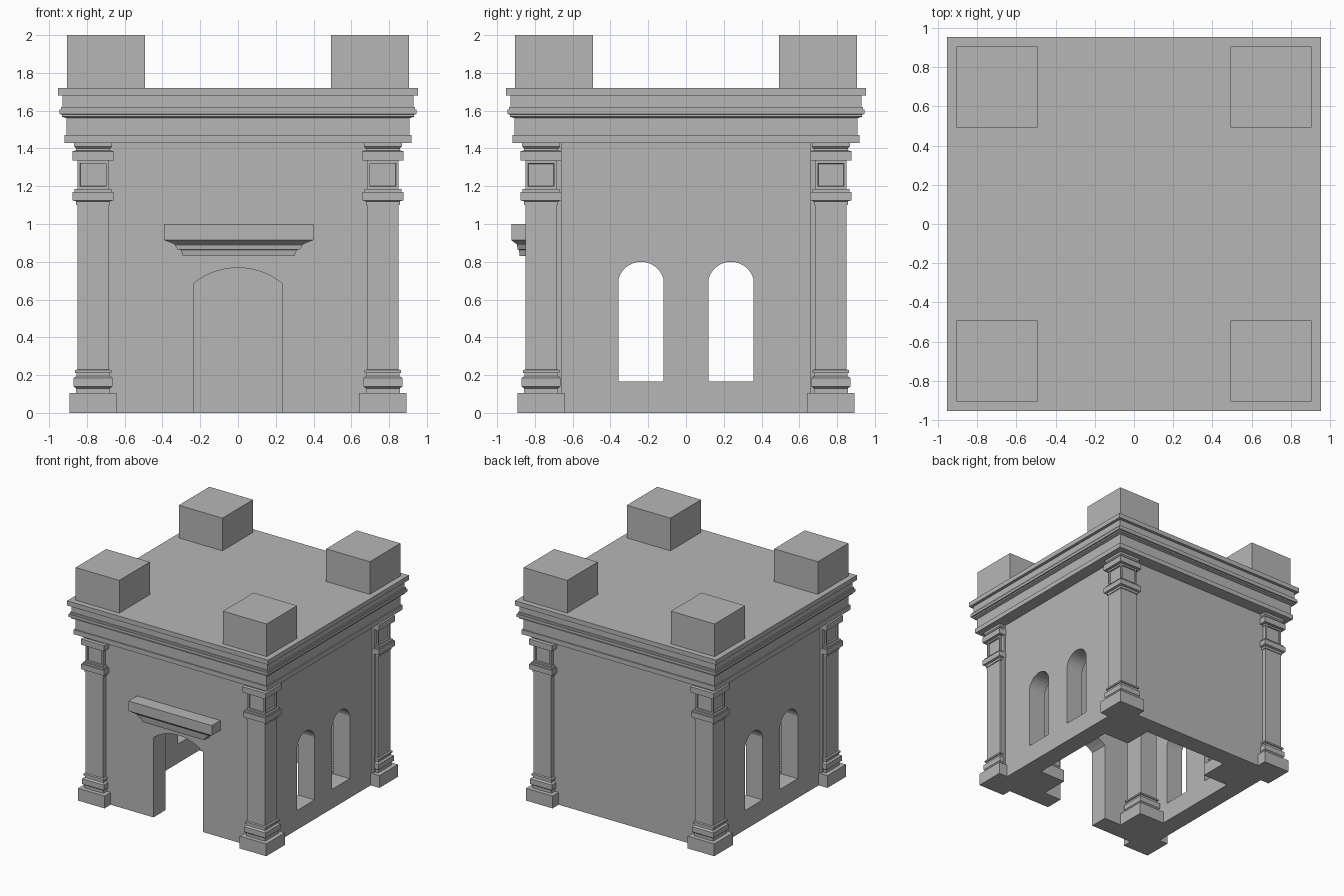
import bpy, bmesh, math
from mathutils import Matrix

cube = bpy.data.objects.get("Cube")
if cube:
    bpy.data.objects.remove(cube, do_unlink=True)

stone = bpy.data.materials.new("grey_stone")
stone.use_nodes = True
GREY = (0.47, 0.47, 0.47, 1)
stone.diffuse_color = GREY
stone.node_tree.nodes["Principled BSDF"].inputs["Base Color"].default_value = GREY


def finish(bm, name):
    bmesh.ops.recalc_face_normals(bm, faces=bm.faces)
    mesh = bpy.data.meshes.new(name)
    bm.to_mesh(mesh)
    bm.free()
    mesh.materials.append(stone)
    obj = bpy.data.objects.new(name, mesh)
    bpy.context.collection.objects.link(obj)
    return obj


def stack(name, rings, centre=(0, 0), panel=None):
    """Rectangular rings (half x, half y, z) joined upward into a solid."""
    bm = bmesh.new()
    loops = []
    for hx, hy, z in rings:
        loops.append([bm.verts.new((centre[0] + sx * hx, centre[1] + sy * hy, z))
                      for sx, sy in ((-1, -1), (1, -1), (1, 1), (-1, 1))])
    bm.faces.new(loops[0][::-1])
    bm.faces.new(loops[-1])
    panels = []
    for i, (a, b) in enumerate(zip(loops, loops[1:])):
        for k in range(4):
            n = (k + 1) % 4
            face = bm.faces.new((a[k], a[n], b[n], b[k]))
            if i == panel:
                panels.append(face)
    bm.normal_update()
    if panels:
        # sunken panel on each face of the column neck
        bmesh.ops.inset_individual(bm, faces=panels, thickness=0.02)
        bmesh.ops.inset_individual(bm, faces=panels, thickness=0.003, depth=-0.012)
    return finish(bm, name)


def box(name, x0, x1, y0, y1, z0, z1):
    hx, hy = (x1 - x0) / 2, (y1 - y0) / 2
    return stack(name, [(hx, hy, z0), (hx, hy, z1)], ((x0 + x1) / 2, (y0 + y1) / 2))


def steps(layers):
    """Square layers (half width, z low, z high) as a ring list."""
    return [(h, h, z) for h, low, high in layers for z in (low, high)]


def arch_cutter(name, cx, half, low, spring, apex, angle, segments=14):
    """Arched prism through the front wall, turned about z by angle."""
    rise = apex - spring
    radius = (half * half + rise * rise) / (2 * rise)
    sweep = math.asin(min(1, half / radius))
    outline = [(cx - half, low), (cx + half, low)]
    for i in range(segments + 1):
        t = sweep * (1 - 2 * i / segments)
        outline.append((cx + radius * math.sin(t), apex - radius + radius * math.cos(t)))
    bm = bmesh.new()
    front = bm.faces.new([bm.verts.new((x, -1.1, z)) for x, z in outline])
    out = bmesh.ops.extrude_face_region(bm, geom=[front])
    moved = [v for v in out["geom"] if isinstance(v, bmesh.types.BMVert)]
    bmesh.ops.translate(bm, verts=moved, vec=(0, 0.6, 0))
    bm.transform(Matrix.Rotation(angle, 4, "Z"))
    return finish(bm, name)


# Walls: hollow box, a doorway in front, paired windows on the other sides
OUTER, INNER, TOP = 0.81, 0.65, 1.44
walls = box("walls", -OUTER, OUTER, -OUTER, OUTER, 0, TOP)
cutters = [box("room_cutter", -INNER, INNER, -INNER, INNER, -0.1, TOP - 0.02),
           arch_cutter("door_cutter", 0, 0.235, -0.2, 0.685, 0.768, 0)]
for quarter in (1, 2, 3):
    for side in (-1, 1):
        cutters.append(arch_cutter("window_cutter", side * 0.238, 0.12, 0.165, 0.705, 0.8,
                                   quarter * math.pi / 2))
bpy.context.view_layer.objects.active = walls
for cutter in cutters:
    cutter.hide_render = True
    cut = walls.modifiers.new("cut", "BOOLEAN")
    cut.operation = "DIFFERENCE"
    cut.solver = "EXACT"
    cut.object = cutter
    bpy.ops.object.modifier_apply(modifier=cut.name)
    bpy.data.objects.remove(cutter, do_unlink=True)

# Columns: one at each outer corner and one inside each corner of the room
COLUMN = steps([
    (0.126, 0, 0.105), (0.090, 0.105, 0.13), (0.103, 0.14, 0.185),
    (0.088, 0.195, 0.21), (0.096, 0.212, 0.226), (0.083, 0.23, 1.1),
    (0.090, 1.1, 1.12), (0.108, 1.125, 1.17), (0.098, 1.17, 1.185),
    (0.083, 1.185, 1.335), (0.109, 1.335, 1.385),
    (0.090, 1.39, 1.4), (0.100, 1.41, 1.435)])
NECK = 18
for sx, xname in ((1, "left"), (-1, "right")):
    for sy, yname in ((-1, "front"), (1, "back")):
        corner = f"{yname}_{xname}"
        stack(f"outer_column_{corner}", COLUMN, (sx * 0.767, sy * 0.767), NECK)
        stack(f"inner_column_{corner}", COLUMN, (sx * 0.53, sy * 0.53), NECK)
        # narrow strip behind the outer column
        stack(f"pilaster_{corner}", [(0.07, 0.09, 0.1), (0.07, 0.09, 1.435)],
              (sx * 0.76, sy * 0.75))
        # square block on the roof corner
        stack(f"roof_block_{corner}", [(0.207, 0.207, 1.71), (0.207, 0.207, 2)],
              (sx * 0.699, sy * 0.699))

# Cornice and flat roof
stack("cornice_roof", steps([
    (0.918, 1.43, 1.47), (0.908, 1.47, 1.56), (0.933, 1.568, 1.58),
    (0.945, 1.582, 1.605), (0.938, 1.605, 1.62), (0.928, 1.62, 1.68),
    (0.954, 1.68, 1.72)]))

# Stepped ledge over the doorway
stack("door_ledge", [
    (0.295, 0.08, 0.83), (0.307, 0.085, 0.862), (0.325, 0.092, 0.866),
    (0.338, 0.095, 0.89), (0.345, 0.1, 0.895), (0.395, 0.125, 0.915),
    (0.395, 0.125, 1.0)], (0.004, -0.8))
